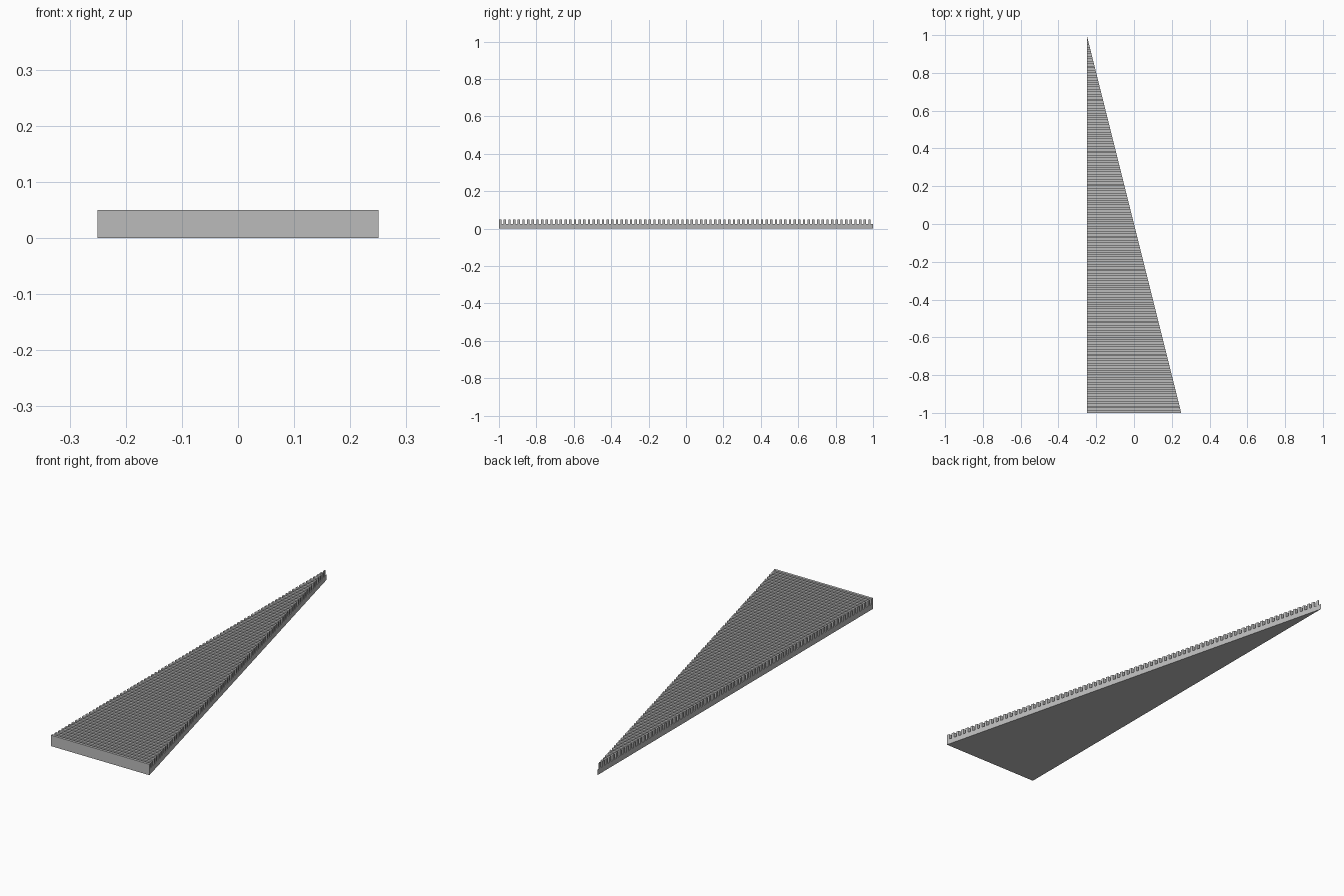
import bpy
import bmesh

cube = bpy.data.objects.get("Cube")
if cube:
    bpy.data.objects.remove(cube, do_unlink=True)

HALF_WIDTH, HALF_LENGTH = 0.25, 1.0
SLAB_TOP, RIDGE_TOP = 0.025, 0.05
RIDGES = 80
PITCH = 2 * HALF_LENGTH / RIDGES

# Material
grey = bpy.data.materials.new("plain_grey")
grey.use_nodes = True
colour = (0.5, 0.5, 0.5, 1)
grey.diffuse_color = colour
grey.node_tree.nodes["Principled BSDF"].inputs["Base Color"].default_value = colour

# Side profile (y, z): flat underside, square ridges along the top
profile = [(-HALF_LENGTH, 0)]
for i in range(RIDGES):
    y = -HALF_LENGTH + i * PITCH
    middle = y + PITCH / 2
    profile += [(y, RIDGE_TOP), (middle, RIDGE_TOP),
                (middle, SLAB_TOP), (y + PITCH, SLAB_TOP)]
profile.append((HALF_LENGTH, 0))

# Sweep the profile from the straight side to the slanted side
bm = bmesh.new()
straight = [bm.verts.new((-HALF_WIDTH, y, z)) for y, z in profile]
slanted = [bm.verts.new((-y * HALF_WIDTH / HALF_LENGTH, y, z)) for y, z in profile]
bm.faces.new(straight)
bm.faces.new(slanted[::-1])
for i in range(len(profile)):
    j = (i + 1) % len(profile)
    bm.faces.new((straight[i], slanted[i], slanted[j], straight[j]))

# Close the pointed tip
bmesh.ops.remove_doubles(bm, verts=bm.verts[:], dist=0.00001)
bmesh.ops.recalc_face_normals(bm, faces=bm.faces[:])

mesh = bpy.data.meshes.new("ridged_wedge")
bm.to_mesh(mesh)
bm.free()
mesh.materials.append(grey)
wedge = bpy.data.objects.new("ridged_wedge", mesh)
bpy.context.collection.objects.link(wedge)
